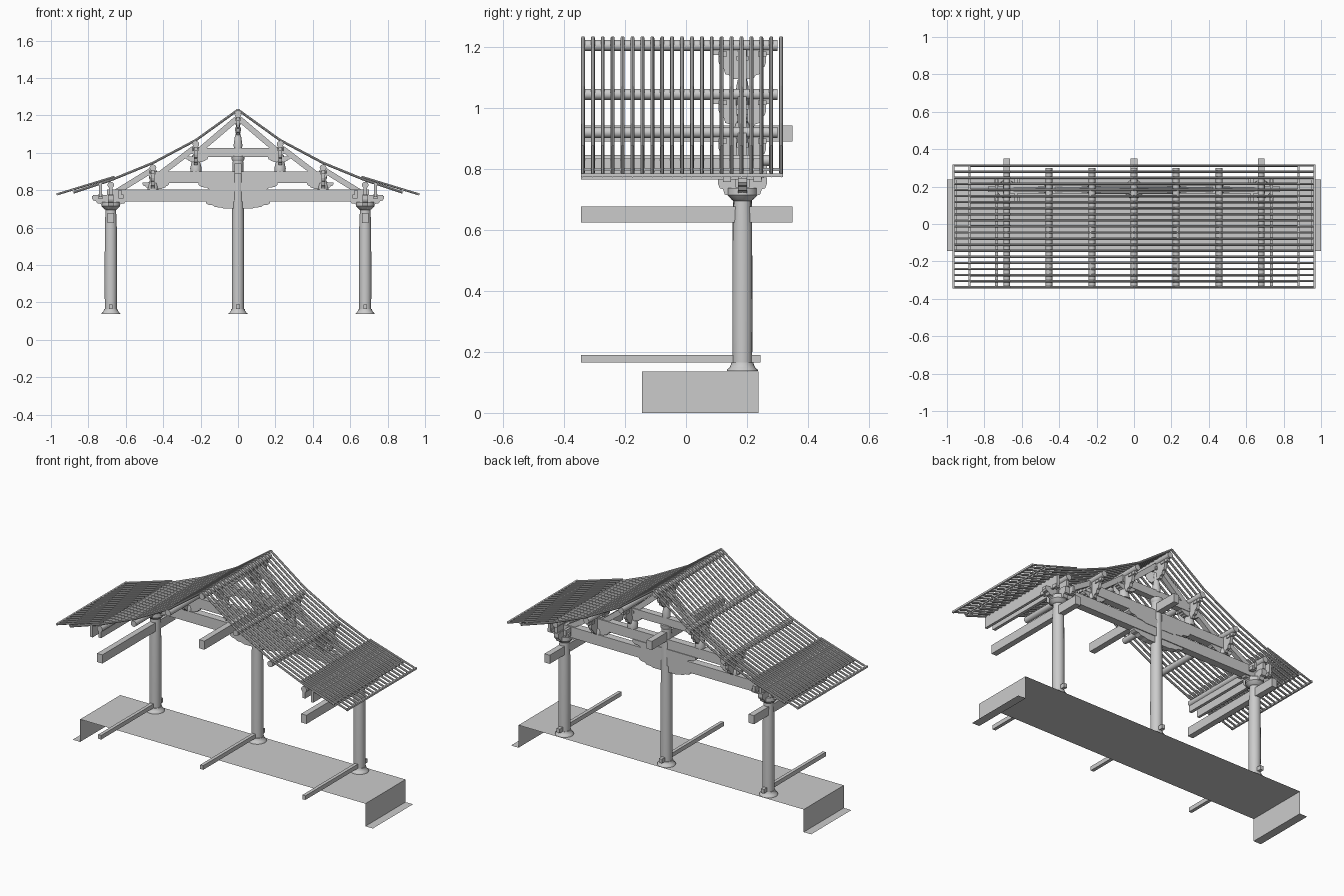
import bpy, bmesh, math
from mathutils import Vector

if "Cube" in bpy.data.objects:
    bpy.data.objects.remove(bpy.data.objects["Cube"])

grey = bpy.data.materials.new("plain_grey")
grey.use_nodes = True
grey.diffuse_color = (0.6, 0.6, 0.6, 1)
grey.node_tree.nodes["Principled BSDF"].inputs["Base Color"].default_value = (0.6, 0.6, 0.6, 1)

YC = 0.185            # plane of the timber frame
FRONT = -0.345        # front end of everything running along y
SIDES = (-1, 1)


def finish(name, bm, smooth=False):
    bmesh.ops.recalc_face_normals(bm, faces=bm.faces)
    mesh = bpy.data.meshes.new(name)
    bm.to_mesh(mesh)
    bm.free()
    mesh.materials.append(grey)
    ob = bpy.data.objects.new(name, mesh)
    bpy.context.scene.collection.objects.link(ob)
    if smooth:
        bpy.ops.object.select_all(action='DESELECT')
        ob.select_set(True)
        bpy.context.view_layer.objects.active = ob
        bpy.ops.object.shade_smooth_by_angle(angle=math.radians(40))
    return ob


def box(name, x, y, z):
    """Box from three (low, high) ranges."""
    bm = bmesh.new()
    bmesh.ops.create_cube(bm, size=1)
    for v in bm.verts:
        v.co = [(a + b) / 2 + c * (b - a) for (a, b), c in zip((x, y, z), v.co)]
    return finish(name, bm)


def beam_y(name, x, width, z, back):
    return box(name, (x - width / 2, x + width / 2), (FRONT, back), z)


def beam_x(name, half, z, depth=0.04):
    return box(name, (-half, half), (YC - depth / 2, YC + depth / 2), z)


def lathe(name, x, profile, sides=20):
    """Turned part about a vertical axis; profile is (radius, z)."""
    bm = bmesh.new()
    rings = [[bm.verts.new((x + r * math.cos(2 * math.pi * i / sides),
                            YC + r * math.sin(2 * math.pi * i / sides), z))
              for i in range(sides)] for r, z in profile]
    for low, high in zip(rings, rings[1:]):
        for i in range(sides):
            j = (i + 1) % sides
            bm.faces.new((low[i], low[j], high[j], high[i]))
    bm.faces.new(rings[0])
    bm.faces.new(rings[-1])
    return finish(name, bm, True)


def tubes(name, points, radius, sides=8):
    """Round poles joining consecutive points."""
    bm = bmesh.new()
    for a, b in zip(points, points[1:]):
        a, b = Vector(a), Vector(b)
        d = b - a
        made = bmesh.ops.create_cone(bm, cap_ends=True, segments=sides, radius1=radius,
                                     radius2=radius, depth=d.length)["verts"]
        turn = d.to_track_quat('Z', 'Y')
        for v in made:
            v.co = turn @ v.co + (a + b) / 2
    return finish(name, bm, True)


def plate(name, outline, centre, thick, along):
    """Flat board cut to an outline, standing along x or y."""
    bm = bmesh.new()
    cx, cy, cz = centre
    verts = [bm.verts.new((cx + u, cy - thick / 2, cz + w) if along == "x"
                          else (cx - thick / 2, cy + u, cz + w)) for u, w in outline]
    face = bm.faces.new(verts)
    push = Vector((0, thick, 0)) if along == "x" else Vector((thick, 0, 0))
    ext = bmesh.ops.extrude_face_region(bm, geom=[face])["geom"]
    bmesh.ops.translate(bm, vec=push, verts=[g for g in ext if isinstance(g, bmesh.types.BMVert)])
    return finish(name, bm)


def corbel(name, centre, half, drop, thick, along):
    """Scalloped bracket hanging below its centre point."""
    edge = [(1, 0), (1, .3), (.93, .5), (.8, .55), (.72, .8), (.55, .85), (.45, 1)]
    right = [(u * half, -w * drop) for u, w in edge]
    left = [(-u, w) for u, w in reversed(right)]
    return plate(name, right + left, centre, thick, along)


# Platform: open sheet with end walls and feet
bm = bmesh.new()
section = [(-1, 0), (-.95, 0), (-.95, .136), (.95, .136), (.95, 0), (1, 0)]
rows = [[bm.verts.new((x, y, z)) for x, z in section] for y in (-.145, .237)]
for i in range(len(section) - 1):
    bm.faces.new((rows[0][i], rows[0][i + 1], rows[1][i + 1], rows[1][i]))
platform = finish("platform", bm)
if platform.data.polygons[2].normal.z < 0:
    platform.data.flip_normals()

# Columns with flared feet, sills and front-to-back beams
for x, top, tie in ((-.68, .7, .625), (0, .96, .89), (.68, .7, .625)):
    lathe("column_foot", x, [(.051, .137), (.05, .142), (.043, .148), (.038, .157), (.036, .165)])
    lathe("column", x, [(.032, .16), (.033, .3), (.032, .6), (.028, top)])
    beam_y("sill_beam", x, .02, (.165, .19), .245)
    beam_y("cross_beam", x, .035, (tie, tie + .052), .35)
lathe("centre_capital", 0, [(.028, .955), (.034, .965), (.034, .982)])

# Three tiers of tie beams with brackets beneath
beam_x("lower_tie_beam", .7, (.74, .805), .045)
beam_x("middle_tie_beam", .47, (.84, .9), .042)
beam_x("upper_tie_beam", .24, (.978, 1.025), .038)
corbel("lower_tie_bracket", (0, YC, .742), .17, .04, .035, "x")
corbel("middle_tie_bracket", (0, YC, .842), .21, .05, .05, "x")
for s in SIDES:
    corbel("middle_tie_end_bracket", (s * .44, YC, .842), .07, .035, .034, "x")
    corbel("upper_tie_end_bracket", (s * .22, YC, .98), .06, .03, .032, "x")

# Turned posts standing on the beams
vase = [(.031, 0), (.032, .15), (.025, .36), (.016, .5), (.021, .58), (.021, .66),
        (.014, .72), (.024, .84), (.024, 1)]


def post(x, low, high, slim):
    lathe("turned_post", x, [(r * slim, low + t * (high - low)) for r, t in vase], 16)


post(0, 1.02, 1.19, .72)
for s in SIDES:
    post(s * .225, .9, 1.03, .95)
    post(s * .455, .805, .905, .95)

# Round purlins, and the bracket arms that carry them
for x, z in ((0, 1.205), (.225, 1.045), (.455, .92), (.68, .828)):
    for s in SIDES if x else (1,):
        back = .3 if x < .6 else .275
        tubes("purlin", [(s * x, FRONT, z), (s * x, back, z)], .018, 12)
        if x < .6:
            box("purlin_cushion", (s * x - .009, s * x + .009), (YC - .1, YC + .1), (z - .032, z - .014))
            corbel("purlin_bracket", (s * x, YC, z - .03), .078, .08, .018, "y")
            box("bracket_block", (s * x - .02, s * x + .02), (YC - .02, YC + .02), (z - .05, z - .034))
            for t in SIDES:
                y = YC + t * .065
                box("bearing_block", (s * x - .014, s * x + .014), (y - .014, y + .014), (z - .036, z - .02))

# Bracket clusters and eave boards above the side columns
for s in SIDES:
    x = s * .68
    lathe("side_capital", x, [(.028, .695), (.036, .7), (.05, .715), (.05, .738)], 16)
    corbel("long_arm", (x, YC, .772), .08, .07, .03, "y")
    corbel("short_arm", (x, YC, .77), .1, .05, .03, "x")
    box("arm_cap", (x - .095, x + .095), (YC - .015, YC + .015), (.752, .775))
    beam_y("purlin_board", x, .018, (.775, .812), .265)
    beam_y("eave_board", s * .735, .016, (.765, .835), .25)
    box("inner_board", (s * .63 - .008, s * .63 + .008), (YC - .07, YC + .07), (.765, .8))
    for dx in (-.055, 0, .055):
        for t in (-1, 0, 1):
            y = YC + t * .05
            box("cluster_block", (x + dx - .014, x + dx + .014), (y - .013, y + .013), (.757, .778))

# Sloping struts from each purlin to the next beam
for s in SIDES:
    for a, b in (((.01, 1.18), (.215, 1.005)), ((.235, 1.025), (.425, .88)), ((.465, .905), (.66, .785))):
        u = Vector((b[0] - a[0], b[1] - a[1]))
        n = Vector((-u.y, u.x)).normalized() * .015
        ring = [Vector(a) + n, Vector(b) + n, Vector(b) - n, Vector(a) - n]
        plate("strut", [(s * p.x, p.y) for p in ring], (0, YC, 0), .028, "x")

# Rafters repeated along the roof, with flying rafters and eave battens
COUNT, STEP = 21, .0325


def repeat(ob):
    mod = ob.modifiers.new("row", 'ARRAY')
    mod.count = COUNT
    mod.use_relative_offset = False
    mod.use_constant_offset = True
    mod.constant_offset_displace = (0, STEP, 0)


first = FRONT + .007
for s in SIDES:
    slope = [(0, 1.23), (.225, 1.068), (.455, .946), (.68, .854), (.88, .788)]
    repeat(tubes("rafter", [(s * x, first, z) for x, z in slope], .0065))
    repeat(tubes("flying_rafter", [(s * .66, first, .872), (s * .968, first, .778)], .0058))
    beam_y("eave_batten", s * .88, .01, (.793, .803), .318)
    beam_y("edge_batten", s * .965, .01, (.774, .785), .318)
